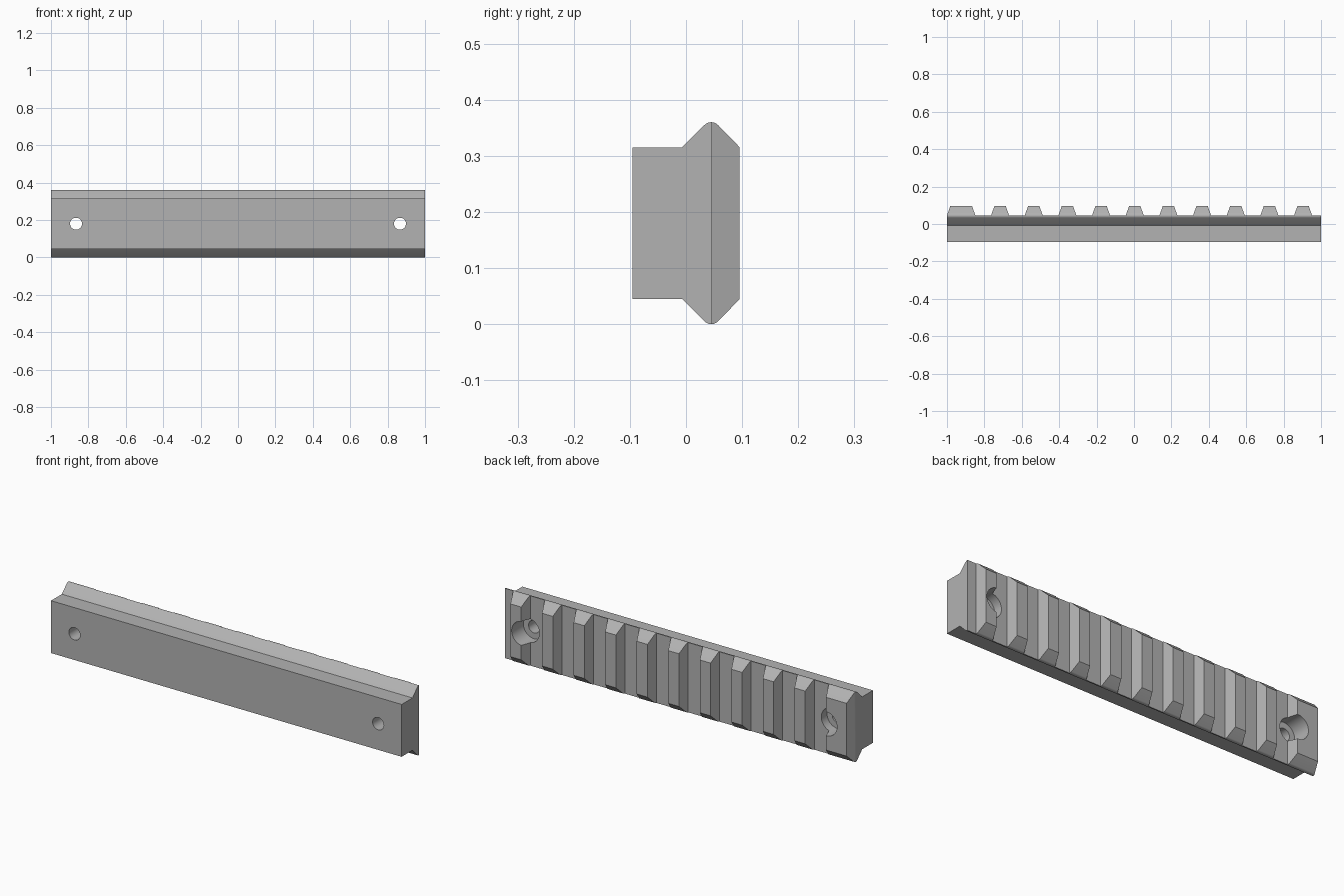
import bpy, bmesh, math
from mathutils import Vector

cube = bpy.data.objects.get("Cube")
if cube:
    bpy.data.objects.remove(cube, do_unlink=True)

MID_Z = 0.18          # half of the rail height
SLOT_Y = 0.046        # floor of the cross slots
BACK_Y = 0.095

metal = bpy.data.materials.new("grey_metal")
metal.use_nodes = True
color = (0.45, 0.45, 0.45, 1)
metal.diffuse_color = color
metal.node_tree.nodes["Principled BSDF"].inputs["Base Color"].default_value = color


def loft(bm, rings):
    """Skin closed rings of points and cap both ends."""
    loops = [[bm.verts.new(p) for p in ring] for ring in rings]
    for a, b in zip(loops, loops[1:]):
        for i in range(len(a)):
            j = (i + 1) % len(a)
            bm.faces.new((a[i], a[j], b[j], b[i]))
    bm.faces.new(loops[0][::-1])
    bm.faces.new(loops[-1])


def make_object(name, bm):
    bmesh.ops.recalc_face_normals(bm, faces=bm.faces)
    mesh = bpy.data.meshes.new(name)
    bm.to_mesh(mesh)
    bm.free()
    mesh.materials.append(metal)
    obj = bpy.data.objects.new(name, mesh)
    bpy.context.collection.objects.link(obj)
    return obj


# Rail body: half profile with a rounded flange tip, mirrored about mid height
half = [(-0.095, 0.135), (-0.007, 0.135), (0.033, 0.175)]
half += [(0.045 + 0.017 * math.sin(a), 0.163 + 0.017 * math.cos(a))
         for a in [math.radians(d) for d in (-30, -15, 0, 15, 30)]]
half += [(0.057, 0.175), (BACK_Y, 0.136)]
profile = [(y, MID_Z + h) for y, h in half] + [(y, MID_Z - h) for y, h in reversed(half)]
bm = bmesh.new()
loft(bm, [[Vector((x, y, z)) for y, z in profile] for x in (-1, 1)])
rail = make_object("slotted_rail", bm)

# Cross slots: tapered cutters, plus one that slopes the first tooth's outer side
bm = bmesh.new()
for cx in [-1.042] + [-0.806 + 0.18 * i for i in range(11)]:
    section = [(-0.042, SLOT_Y), (0.042, SLOT_Y), (0.077, 0.145), (-0.077, 0.145)]
    loft(bm, [[Vector((cx + x, y, z)) for x, y in section] for z in (-0.1, 0.46)])
slots = make_object("slot_cutters", bm)

# Counterbored screw holes near both ends
bm = bmesh.new()
for cx in (-0.866, 0.866):
    rings = []
    for r, y in ((0.032, -0.2), (0.032, 0.0), (0.062, 0.0), (0.062, 0.2)):
        angles = [math.tau * i / 40 for i in range(40)]
        rings.append([Vector((cx + r * math.cos(a), y, MID_Z + r * math.sin(a)))
                      for a in angles])
    loft(bm, rings)
holes = make_object("screw_hole_cutters", bm)

# Cut, bake the result and drop the cutters
for cutter in (slots, holes):
    cutter.hide_render = True
    mod = rail.modifiers.new(cutter.name, "BOOLEAN")
    mod.operation = "DIFFERENCE"
    mod.solver = "EXACT"
    mod.object = cutter
depsgraph = bpy.context.evaluated_depsgraph_get()
cut_mesh = bpy.data.meshes.new_from_object(rail.evaluated_get(depsgraph))
rail.modifiers.clear()
rail.data = cut_mesh
for cutter in (slots, holes):
    bpy.data.objects.remove(cutter, do_unlink=True)

# Smooth bores and tips, crisp edges elsewhere
bpy.ops.object.select_all(action="DESELECT")
rail.select_set(True)
bpy.context.view_layer.objects.active = rail
bpy.ops.object.shade_smooth_by_angle(angle=math.radians(25))
